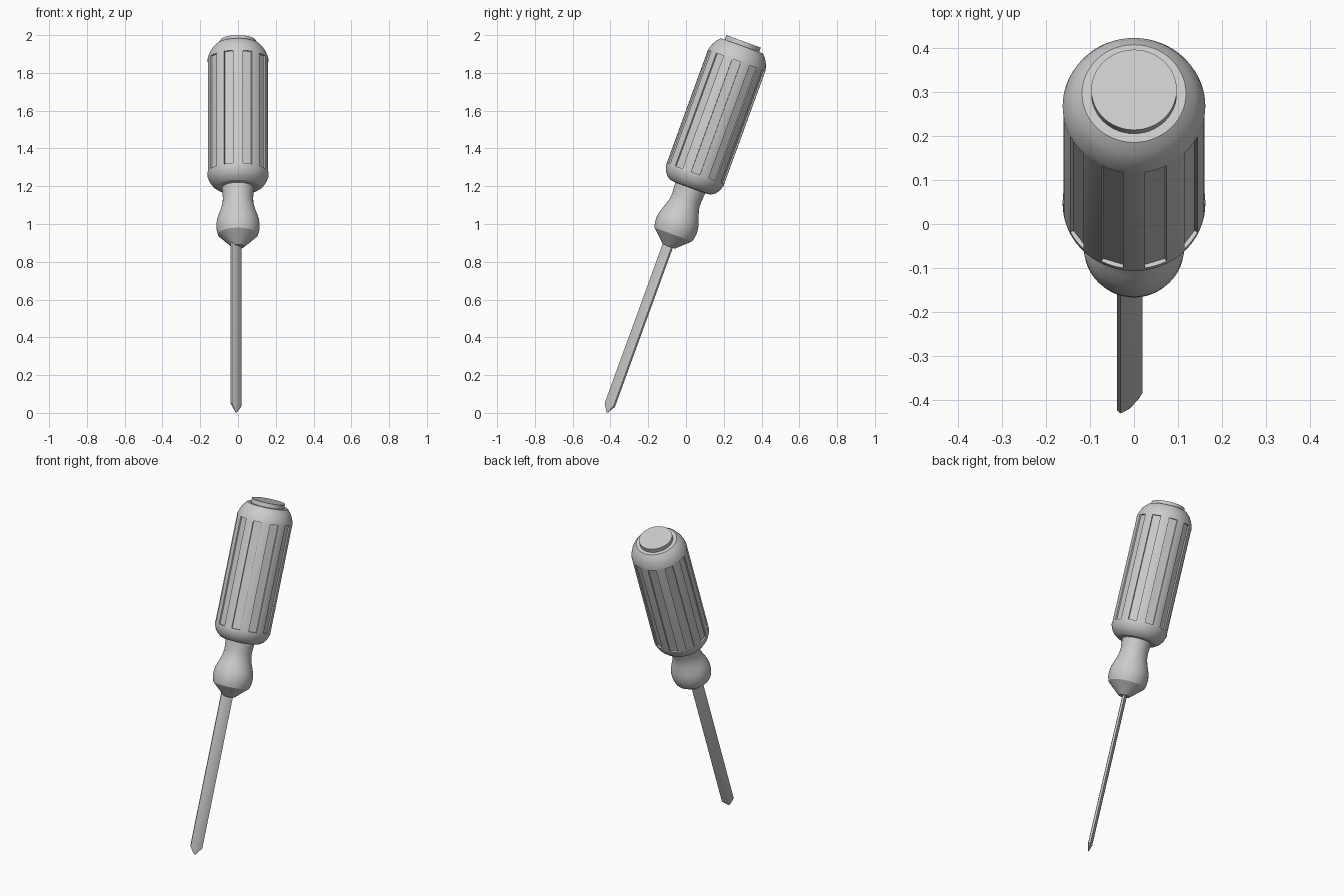
import bpy, bmesh
from math import sin, cos, pi, radians
from mathutils import Matrix, Vector

cube = bpy.data.objects.get("Cube")
if cube:
    bpy.data.objects.remove(cube, do_unlink=True)

grey = bpy.data.materials.new("plain_grey")
grey.use_nodes = True
colour = (0.6, 0.6, 0.6, 1)
grey.diffuse_color = colour
grey.node_tree.nodes["Principled BSDF"].inputs["Base Color"].default_value = colour

# The whole tool leans backwards about x, pivoting on the blade tip
LEAN = Matrix.Translation((0, -0.411, 0)) @ Matrix.Rotation(radians(-20), 4, 'X')


def loft(name, rings, angle=25):
    """Skin closed rings of points, cap both ends and lean the part."""
    bm = bmesh.new()
    loops = [[bm.verts.new(p) for p in ring] for ring in rings]
    n = len(loops[0])
    for a, b in zip(loops, loops[1:]):
        for i in range(n):
            j = (i + 1) % n
            bm.faces.new((a[i], a[j], b[j], b[i]))
    bm.faces.new(loops[0][::-1])
    bm.faces.new(loops[-1])
    bmesh.ops.remove_doubles(bm, verts=bm.verts, dist=0.0001)
    bmesh.ops.recalc_face_normals(bm, faces=bm.faces)
    bm.transform(LEAN)
    mesh = bpy.data.meshes.new(name)
    bm.to_mesh(mesh)
    bm.free()
    mesh.materials.append(grey)
    obj = bpy.data.objects.new(name, mesh)
    bpy.context.collection.objects.link(obj)
    bpy.ops.object.select_all(action='DESELECT')
    obj.select_set(True)
    bpy.context.view_layer.objects.active = obj
    bpy.ops.object.shade_smooth_by_angle(angle=radians(angle))
    return obj


def circle(r, z, n=48):
    return [(r * cos(2 * pi * i / n), r * sin(2 * pi * i / n), z) for i in range(n)]


SECTORS, STEPS = 20, 4


def grip_ring(r, z, floor=None):
    """Ring of alternating ridges and, if floor is set, flat-bottomed grooves."""
    pts = []
    width = 2 * pi / SECTORS
    for s in range(SECTORS):
        mid = -pi / 2 + s * width
        for k in range(STEPS + 1):
            off = (k / STEPS - 0.5) * width
            rad = r
            if floor and s % 2:
                rad = floor * cos(width / 2) / cos(off)
            pts.append((rad * cos(mid + off), rad * sin(mid + off), z))
    return pts


# Grip with ten shallow grooves and rounded ends
R, FLOOR, LOW, HIGH = 0.162, 0.154, 1.35, 1.985
lower = [(0.085, 1.268), (0.115, 1.271), (0.135, 1.285), (0.15, 1.305), (R, 1.335), (R, LOW)]
upper = [(R, HIGH), (0.159, 2.0), (0.15, 2.025), (0.137, 2.048), (0.118, 2.068)]
loft("grip", [grip_ring(r, z) for r, z in lower]
     + [grip_ring(R, LOW, FLOOR), grip_ring(R, HIGH, FLOOR)]
     + [grip_ring(r, z) for r, z in upper])

# Raised disc on the end of the grip
loft("end_cap", [circle(0.097, 2.05), circle(0.097, 2.093)])

# Waisted neck, bulb and cone
neck = [(0.033, 0.937), (0.106, 1.005), (0.113, 1.03), (0.115, 1.06), (0.111, 1.09),
        (0.101, 1.12), (0.09, 1.15), (0.082, 1.18), (0.08, 1.21), (0.083, 1.25), (0.086, 1.29)]
loft("neck_collar", [circle(r, z) for r, z in neck])

# Flat blade set diagonally, with a lens-like section and a pointed tip
half = [(0.035, -0.006), (0.035, 0.006), (0.02, 0.01), (0, 0.0115), (-0.02, 0.01)]
section = half[:] + [(-x, -y) for x, y in half]
TURN = Matrix.Translation((-0.01, -0.007, 0)) @ Matrix.Rotation(pi / 4, 4, 'Z')


def blade_ring(scale, z):
    return [TURN @ Vector((x * scale, y * scale, z)) for x, y in section]


loft("blade", [blade_ring(0.12, 0.0), blade_ring(1, 0.042), blade_ring(1, 0.97)], 30)
